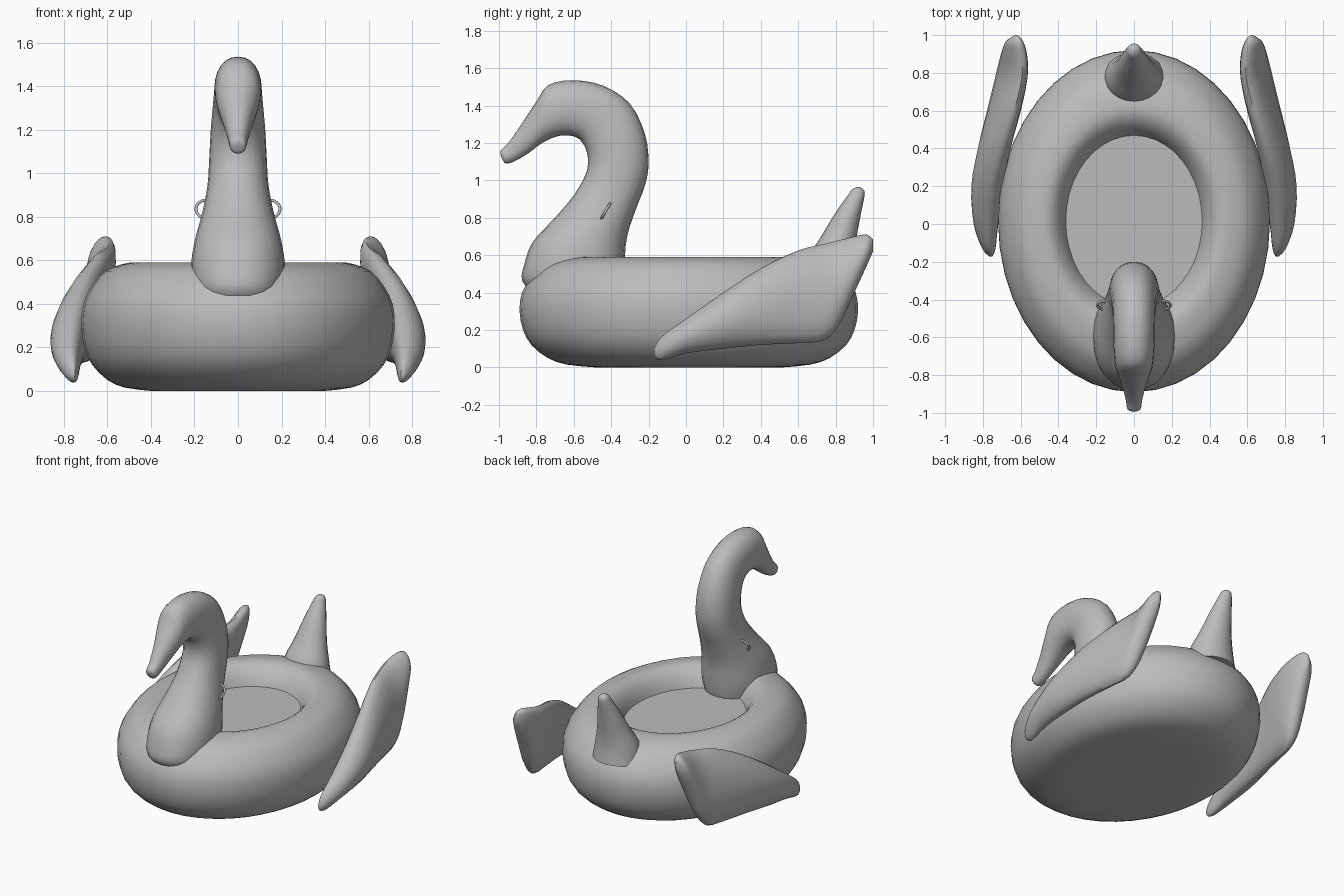
import bpy, bmesh, math
from mathutils import Vector

cube = bpy.data.objects.get("Cube")
if cube:
    bpy.data.objects.remove(cube, do_unlink=True)

vinyl = bpy.data.materials.new("grey_vinyl")
vinyl.use_nodes = True
color = (0.5, 0.5, 0.5, 1)
vinyl.diffuse_color = color
vinyl.node_tree.nodes["Principled BSDF"].inputs["Base Color"].default_value = color


def finish(obj, angle=50):
    """Give an object its material and smooth shading."""
    obj.data.materials.clear()
    obj.data.materials.append(vinyl)
    bpy.ops.object.select_all(action="DESELECT")
    obj.select_set(True)
    bpy.context.view_layer.objects.active = obj
    bpy.ops.object.shade_smooth_by_angle(angle=math.radians(angle))
    return obj


def spline(rows, steps):
    """Catmull-Rom interpolation through rows of numbers."""
    out = []
    last = len(rows) - 1
    for i in range(last):
        a, b, c, d = (rows[max(0, min(last, i + k))] for k in (-1, 0, 1, 2))
        for s in range(steps):
            t = s / steps
            out.append([q + t / 2 * (r - p + t * (2 * p - 5 * q + 4 * r - s4
                        + t * (3 * (q - r) + s4 - p)))
                        for p, q, r, s4 in zip(a, b, c, d)])
    return out + [list(rows[-1])]


def loft(name, rings, angle=50):
    """Skin a list of equal point loops and close both ends."""
    bm = bmesh.new()
    loops = [[bm.verts.new(p) for p in ring] for ring in rings]
    n = len(loops[0])
    for low, high in zip(loops, loops[1:]):
        for i in range(n):
            j = (i + 1) % n
            bm.faces.new((low[i], low[j], high[j], high[i]))
    bm.faces.new(loops[0][::-1])
    bm.faces.new(loops[-1])
    bmesh.ops.recalc_face_normals(bm, faces=bm.faces)
    mesh = bpy.data.meshes.new(name)
    bm.to_mesh(mesh)
    bm.free()
    obj = bpy.data.objects.new(name, mesh)
    bpy.context.collection.objects.link(obj)
    return finish(obj, angle)


def oval(n, power=2.0):
    """Unit superellipse as (cos-like, sin-like) pairs."""
    pairs = []
    for i in range(n):
        a = math.tau * i / n
        c, s = math.cos(a), math.sin(a)
        pairs.append((math.copysign(abs(c) ** (2 / power), c),
                      math.copysign(abs(s) ** (2 / power), s)))
    return pairs


# Float body: oval tube with a closed, flat underside
tube = [(0.40, 0), (0.52, 0.015), (0.60, 0.05), (0.67, 0.12), (0.705, 0.2),
        (0.72, 0.3), (0.71, 0.4), (0.67, 0.48), (0.61, 0.55), (0.54, 0.58),
        (0.47, 0.59), (0.42, 0.565), (0.38, 0.51), (0.355, 0.44)]
loft("float_ring", [[(r * c, 0.015 + 1.257 * r * s, z) for c, s in oval(40)]
                    for r, z in spline(tube, 2)])

# Seat floor inside the ring
loft("seat_floor", [[(0.37 * c, 0.015 + 0.465 * s, z) for c, s in oval(40)]
                    for z in (0.43, 0.46)], 30)

# Neck, head and beak: throat point, nape point, half width
neck = [(-.80, .38, -.40, .38, .17), (-.875, .46, -.35, .44, .20),
        (-.865, .55, -.33, .56, .217), (-.82, .67, -.315, .70, .20),
        (-.71, .79, -.27, .84, .165), (-.60, .92, -.22, .97, .14),
        (-.53, 1.05, -.20, 1.09, .132), (-.53, 1.15, -.22, 1.25, .125),
        (-.57, 1.22, -.30, 1.41, .115), (-.63, 1.24, -.44, 1.505, .11),
        (-.69, 1.235, -.60, 1.535, .108), (-.75, 1.21, -.735, 1.51, .10),
        (-.79, 1.185, -.80, 1.42, .085), (-.85, 1.14, -.88, 1.30, .06),
        (-.92, 1.10, -.95, 1.20, .043), (-.96, 1.09, -.99, 1.16, .036),
        (-.975, 1.10, -.99, 1.13, .015)]
rings = []
for ty, tz, ny, nz, w in spline(neck, 3):
    throat, nape = Vector((0, ty, tz)), Vector((0, ny, nz))
    mid, half = (throat + nape) / 2, (nape - throat) / 2
    rings.append([mid + half * c + Vector((w * s, 0, 0)) for c, s in oval(24, 2.2)])
loft("neck_and_head", rings)

# Tail cone: centre y, height, half width, half depth
tail = [(.77, .46, .165, .14), (.77, .57, .148, .13), (.81, .68, .11, .10),
        (.865, .82, .072, .07), (.91, .92, .042, .045), (.918, .95, .03, .032),
        (.92, .965, .006, .008)]
loft("tail", [[(w * c, y + d * s, z) for c, s in oval(20)]
              for y, z, w, d in spline(tail, 3)])

# Wings: y, top x and z, bottom x and z, half thickness
wing = [(-.172, .755, .10, .755, .06, .008), (-.13, .765, .165, .755, .038, .035),
        (0, .77, .26, .765, .075, .065), (.2, .75, .40, .76, .10, .085),
        (.4, .70, .53, .74, .12, .085), (.6, .635, .625, .71, .13, .08),
        (.74, .60, .66, .685, .145, .075), (.82, .59, .68, .67, .23, .07),
        (.9, .595, .70, .65, .40, .062), (.965, .61, .71, .635, .54, .045),
        (1.0, .62, .685, .625, .62, .008)]
for side, label in ((1, "left"), (-1, "right")):
    rings = []
    for y, xt, zt, xb, zb, t in spline(wing, 3):
        ring = []
        for c, s in oval(20):
            f = (1 + c) / 2
            bow = 0.25 * t * (1 - c * c)
            ring.append((side * (xb + (xt - xb) * f + t * s + bow), y,
                         zb + (zt - zb) * f))
        rings.append(ring)
    loft(label + "_wing", rings)

    # Small grab ring on the side of the neck
    bpy.ops.mesh.primitive_torus_add(
        location=(side * 0.145, -0.43, 0.835), rotation=(math.radians(60), 0, 0),
        major_radius=0.048, minor_radius=0.007, major_segments=24, minor_segments=8)
    grab = bpy.context.object
    grab.name = label + "_grab_ring"
    finish(grab)
